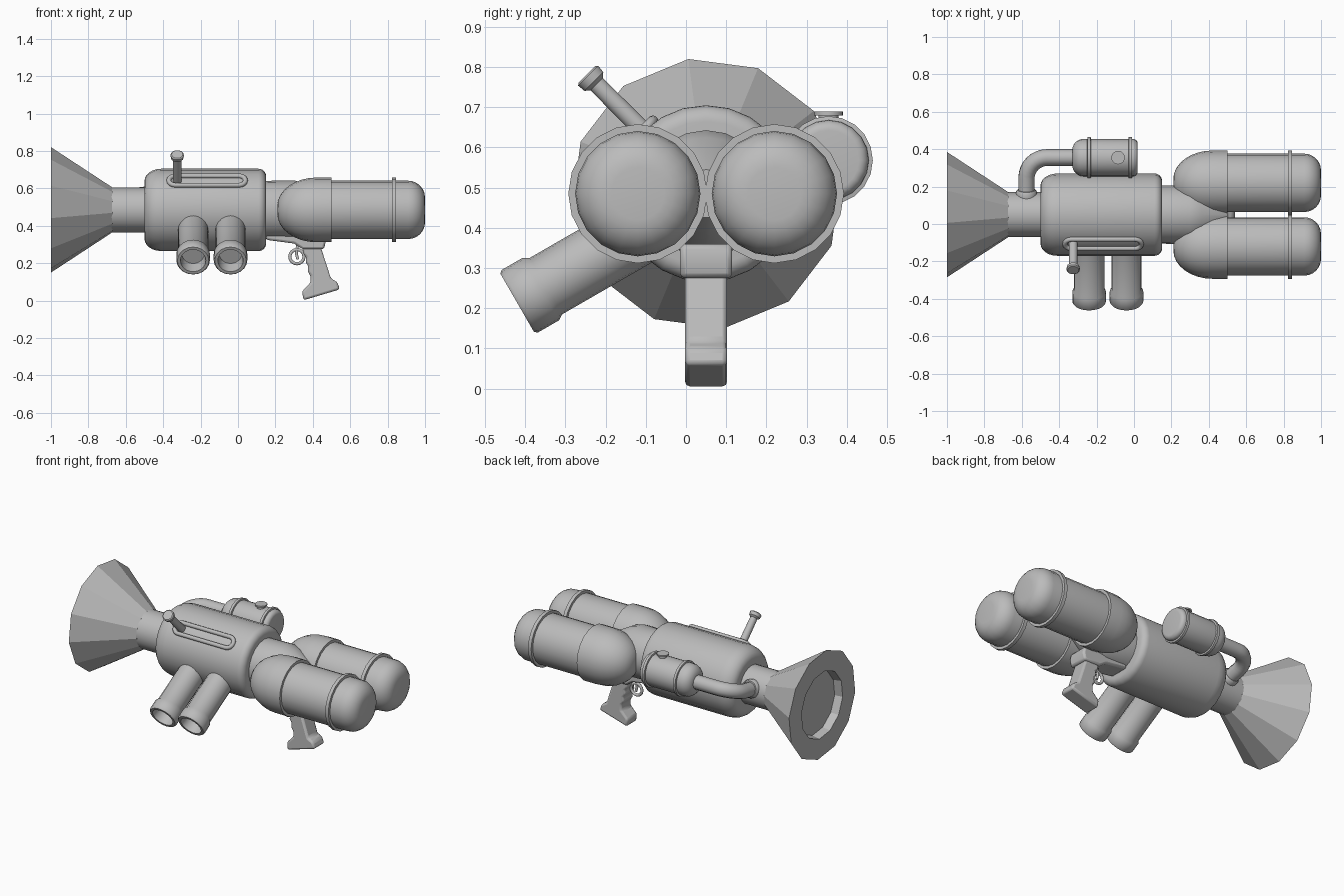
import bpy, bmesh, math
from math import sin, cos, pi, radians
from mathutils import Vector

cube = bpy.data.objects.get("Cube")
if cube:
    bpy.data.objects.remove(cube)

grey = bpy.data.materials.new("plain grey")
grey.use_nodes = True
colour = (0.5, 0.5, 0.5, 1)
grey.diffuse_color = colour
grey.node_tree.nodes["Principled BSDF"].inputs["Base Color"].default_value = colour

CY, CZ = 0.05, 0.485          # main axis runs along x through here
X = Vector((1, 0, 0))


def finish(name, bm, smooth=40):
    bmesh.ops.recalc_face_normals(bm, faces=bm.faces)
    mesh = bpy.data.meshes.new(name)
    bm.to_mesh(mesh)
    bm.free()
    obj = bpy.data.objects.new(name, mesh)
    bpy.context.collection.objects.link(obj)
    mesh.materials.append(grey)
    if smooth:
        bpy.ops.object.select_all(action='DESELECT')
        obj.select_set(True)
        bpy.context.view_layer.objects.active = obj
        bpy.ops.object.shade_smooth_by_angle(angle=radians(smooth))
    return obj


def lathe(name, profile, origin=(0, CY, CZ), axis=X, sides=20, phase=0.0, smooth=40):
    """Turn (distance, radius) pairs round an axis; ends are capped."""
    bm = bmesh.new()
    axis, origin = Vector(axis).normalized(), Vector(origin)
    u = Vector((0, 1, 0)) if abs(axis.x) > 0.5 else X
    u = (u - axis * u.dot(axis)).normalized()
    v = axis.cross(u)
    rings = []
    for t, r in profile:
        ring = []
        for i in range(sides):
            a = 2 * pi * i / sides + phase
            ring.append(bm.verts.new(origin + axis * t + (u * cos(a) + v * sin(a)) * r))
        rings.append(ring)
    for a, b in zip(rings, rings[1:]):
        for i in range(sides):
            j = (i + 1) % sides
            bm.faces.new((a[i], a[j], b[j], b[i]))
    bm.faces.new(rings[0])
    bm.faces.new(rings[-1])
    return finish(name, bm, smooth)


def arc(t, r, dt, dr, start, end, steps=6):
    """Quarter-round profile points about (t, r)."""
    angles = [radians(start + (end - start) * i / steps) for i in range(steps + 1)]
    return [(t + dt * cos(a), r + dr * sin(a)) for a in angles]


def tube(name, points, radius, cyclic=False):
    curve = bpy.data.curves.new(name, 'CURVE')
    curve.dimensions = '3D'
    curve.bevel_depth = radius
    curve.bevel_resolution = 3
    curve.use_fill_caps = True
    spline = curve.splines.new('POLY')
    spline.points.add(len(points) - 1)
    for p, co in zip(spline.points, points):
        p.co = (*co, 1)
    spline.use_cyclic_u = cyclic
    spline.use_smooth = True
    curve.materials.append(grey)
    obj = bpy.data.objects.new(name, curve)
    bpy.context.collection.objects.link(obj)
    return obj


def slab(name, outline, width, bevel):
    """Extrude an x-z outline across y, centred on the main axis."""
    bm = bmesh.new()
    face = bm.faces.new([bm.verts.new((x, CY - width / 2, z)) for x, z in outline])
    new = bmesh.ops.extrude_face_region(bm, geom=[face])["geom"]
    bmesh.ops.translate(bm, vec=(0, width, 0),
                        verts=[g for g in new if isinstance(g, bmesh.types.BMVert)])
    obj = finish(name, bm)
    mod = obj.modifiers.new("rounding", 'BEVEL')
    mod.width = bevel
    mod.segments = 2
    return obj


# Flared horn with a shallow recess, and the neck behind it
lathe("horn", [(-0.67, 0.12), (-1, 0.338), (-1, 0.21), (-0.95, 0.2)],
      sides=12, phase=radians(7.5), smooth=0)
lathe("horn_neck", [(-0.68, 0.12), (-0.45, 0.12)])

# Main body with rounded ends
lathe("body", [(-0.5, 0.14)] + arc(-0.41, 0.155, -0.09, 0.065, 0, 90)
      + arc(0.11, 0.18, 0.04, 0.04, 90, 0), sides=24)
lathe("rear_neck", [(0.14, 0.155), (0.3, 0.158), (0.36, 0.14), (0.5, 0.06)])

# Twin sockets and tanks
for side, label in ((-1, "right"), (1, "left")):
    at = (0, CY + side * 0.17, CZ)
    lathe(label + "_socket", arc(0.42, 0.02, -0.21, 0.153, 0, 90, 8)
          + [(0.5, 0.173), (0.5, 0.15)], at)
    lathe(label + "_tank", [(0.45, 0.156)] + arc(0.91, 0.066, 0.09, 0.09, 90, 0), at)
    lathe(label + "_tank_band", [(0.823, 0.15), (0.823, 0.173), (0.845, 0.173), (0.845, 0.15)], at)

# Pair of slanted pipes with hollow collars
down = Vector((0, -cos(radians(30)), -0.5))
for x, label in ((-0.24, "first"), (-0.04, "second")):
    lathe(label + "_side_pipe", [(0.1, 0.081), (0.46, 0.081), (0.475, 0.09), (0.535, 0.09),
                                 (0.543, 0.084), (0.543, 0.068), (0.47, 0.06)],
          (x, CY, CZ), down)

# Side canister with bands, filler cap and feed pipe
can = (0, 0.355, 0.568)
lathe("canister", arc(-0.27, 0.04, -0.06, 0.06, 0, 90)
      + arc(-0.005, 0.075, 0.025, 0.025, 90, 0), can)
for x in (-0.24, -0.02):
    lathe("canister_band", [(x - 0.012, 0.09), (x - 0.008, 0.11), (x + 0.008, 0.11),
                            (x + 0.012, 0.09)], can)
lathe("filler_cap", [(0.08, 0.025), (0.112, 0.025), (0.112, 0.036), (0.121, 0.036)],
      (-0.085, 0.355, 0.568), (0, 0, 1))
bend = [(-0.465 - 0.11 * sin(a), 0.245 + 0.11 * cos(a), 0.568 - 0.035 * (1 - cos(a)))
        for a in [pi / 2 * i / 8 for i in range(9)]]
tube("feed_pipe", [(-0.28, 0.355, 0.568)] + bend + [(-0.575, 0.13, 0.51)], 0.045)
lathe("feed_pipe_flange", [(0.1, 0.056), (0.128, 0.056), (0.138, 0.048)],
      (-0.575, CY, CZ), (0, 1, 0.3))

# Slot frame and bolt handle on the upper front side
out = Vector((0, -1, 1)).normalized()
across = Vector((0, 1, 1)).normalized()
centre = Vector((0, CY, CZ)) + out * 0.222
frame = []
for x, start in ((0.005, -90), (-0.335, 90)):
    for i in range(9):
        a = radians(start + 180 * i / 8)
        frame.append(centre + X * (x + 0.035 * cos(a)) + across * 0.035 * sin(a))
tube("slot_frame", frame, 0.013, True)
lathe("bolt_handle", [(0.18, 0.024), (0.385, 0.022), (0.395, 0.034), (0.415, 0.036),
                      (0.42, 0.03)], (-0.325, CY, CZ), out, 14)

# Grip, its mount and the trigger ring
slab("grip_mount", [(0.15, 0.36), (0.15, 0.325), (0.3, 0.305), (0.345, 0.275), (0.46, 0.275),
                    (0.47, 0.32), (0.46, 0.36)], 0.13, 0.012)
slab("grip", [(0.345, 0.3), (0.347, 0.25), (0.366, 0.232), (0.36, 0.205), (0.377, 0.185),
              (0.371, 0.155), (0.388, 0.135), (0.388, 0.096), (0.343, 0.05), (0.35, 0.002),
              (0.545, 0.06), (0.53, 0.1), (0.497, 0.118), (0.438, 0.3)], 0.105, 0.012)
ring = [(0.315 + 0.038 * cos(a), CY, 0.235 + 0.038 * sin(a))
        for a in [2 * pi * i / 16 for i in range(16)]]
tube("trigger_ring", ring, 0.009, True)
tube("trigger", [(0.32, CY, 0.31), (0.312, CY, 0.25), (0.32, CY, 0.22)], 0.008)
